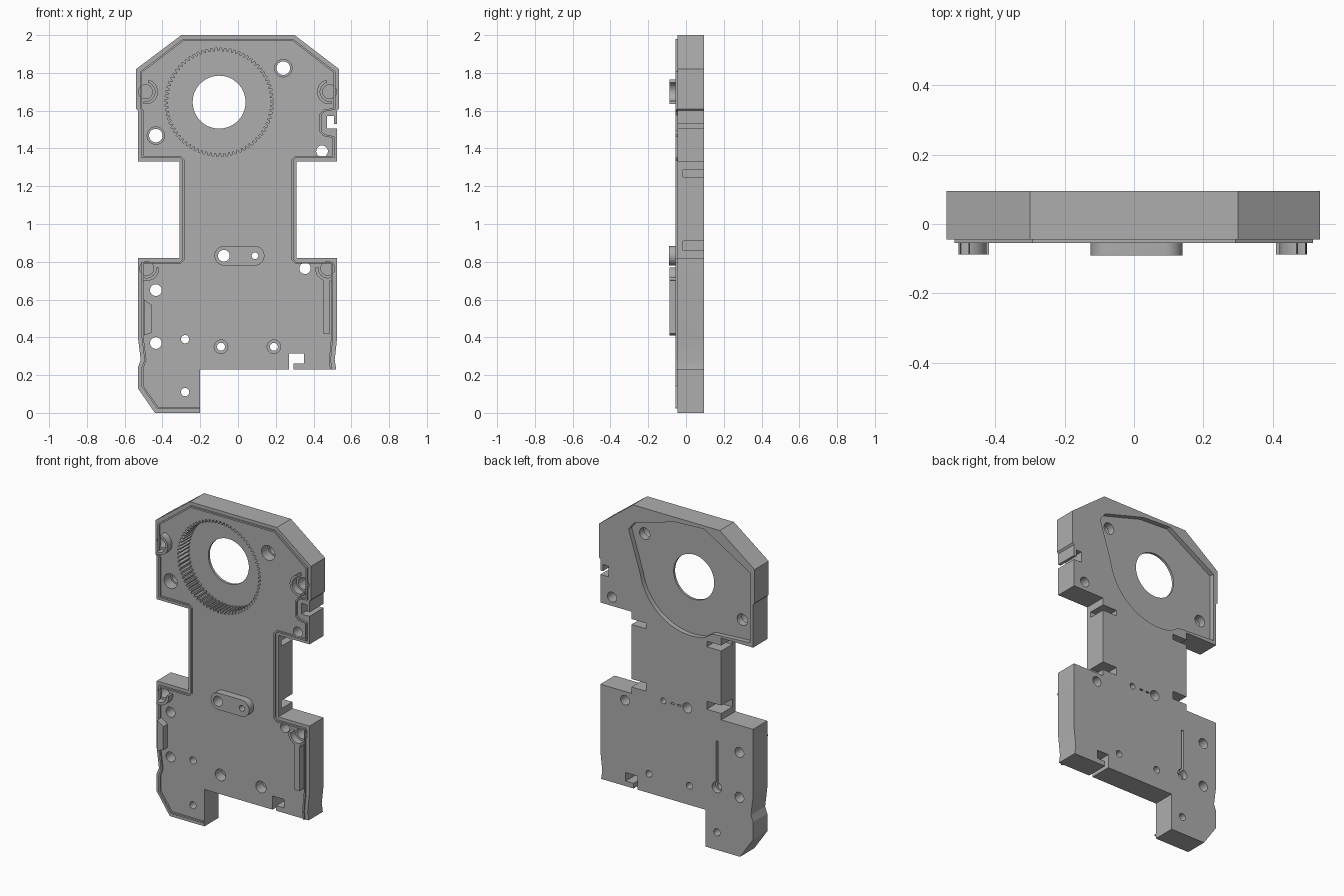
import bpy, bmesh, math
from mathutils import Vector

cube = bpy.data.objects.get("Cube")
if cube:
    bpy.data.objects.remove(cube, do_unlink=True)

FRONT, BACK, LIP, TALL = -0.045, 0.095, -0.055, -0.088

grey = bpy.data.materials.new("housing grey")
grey.use_nodes = True
COLOUR = (0.42, 0.42, 0.42, 1)
grey.diffuse_color = COLOUR
grey.node_tree.nodes["Principled BSDF"].inputs["Base Color"].default_value = COLOUR


def prism(name, outline, y0, y1):
    """Extrude an (x, z) outline from y0 to y1."""
    bm = bmesh.new()
    face = bm.faces.new([bm.verts.new((x, y0, z)) for x, z in outline])
    out = bmesh.ops.extrude_face_region(bm, geom=[face])
    moved = [v for v in out["geom"] if isinstance(v, bmesh.types.BMVert)]
    bmesh.ops.translate(bm, vec=(0, y1 - y0, 0), verts=moved)
    bmesh.ops.recalc_face_normals(bm, faces=bm.faces)
    mesh = bpy.data.meshes.new(name)
    bm.to_mesh(mesh)
    bm.free()
    mesh.materials.append(grey)
    obj = bpy.data.objects.new(name, mesh)
    bpy.context.collection.objects.link(obj)
    return obj


def arc(x, z, r, start=0, end=360, n=32):
    count = n if end - start == 360 else n + 1
    angles = [math.radians(start + (end - start) * i / n) for i in range(count)]
    return [(x + r * math.cos(a), z + r * math.sin(a)) for a in angles]


def box(x0, x1, z0, z1):
    return [(x0, z0), (x1, z0), (x1, z1), (x0, z1)]


def ribbon(path, width):
    """Outline of an open path thickened with mitred corners."""
    pts = [Vector(p) for p in path]
    left, right = [], []
    for i, p in enumerate(pts):
        a = (p - pts[i - 1]).normalized() if i else None
        b = (pts[i + 1] - p).normalized() if i < len(pts) - 1 else a
        a = a or b
        na, nb = Vector((-a.y, a.x)), Vector((-b.y, b.x))
        m = (na + nb).normalized()
        m *= width / 2 / max(m.dot(na), 0.4)
        left.append(tuple(p + m))
        right.append(tuple(p - m))
    return left + right[::-1]


def cut(target, outline, y0, y1):
    cutter = prism("cutter", outline, y0, y1)
    cutter.hide_render = True
    mod = target.modifiers.new("cut", "BOOLEAN")
    mod.operation, mod.solver, mod.object = "DIFFERENCE", "EXACT", cutter
    bpy.context.view_layer.objects.active = target
    bpy.ops.object.modifier_apply(modifier=mod.name)
    bpy.data.objects.remove(cutter, do_unlink=True)


# Main plate
plate = prism("housing_plate", [
    (-0.30, 2), (0.30, 2), (0.535, 1.82), (0.535, 1.61), (0.525, 1.6),
    (0.525, 1.33), (0.31, 1.33), (0.31, 0.82), (0.525, 0.82), (0.525, 0.4),
    (0.512, 0.28), (0.52, 0.23), (-0.2, 0.23), (-0.2, 0), (-0.44, 0),
    (-0.53, 0.13), (-0.53, 0.24), (-0.515, 0.28), (-0.53, 0.4),
    (-0.53, 0.82), (-0.31, 0.82), (-0.31, 1.33), (-0.53, 1.33),
    (-0.53, 1.6), (-0.54, 1.61), (-0.54, 1.82)], FRONT, BACK)

# Toothed ring recess and centre opening
GX, GZ, TEETH = -0.1, 1.645, 72
gear = []
for i in range(TEETH):
    for step, r in ((0, 0.27), (0.3, 0.27), (0.5, 0.287), (0.8, 0.287)):
        a = math.tau * (i + step) / TEETH
        gear.append((GX + r * math.cos(a), GZ + r * math.sin(a)))
cut(plate, gear, FRONT - 0.1, 0.05)
cut(plate, arc(GX, GZ, 0.14, n=64), -0.3, 0.3)

# Back pocket, curved around the opening
pocket = [(0.33, 1.84), (0.29, 1.89), (0.01, 1.97), (-0.19, 1.98),
          (-0.51, 1.79), (-0.51, 1.355), (-0.25, 1.34)]
cut(plate, pocket + arc(GX, GZ, 0.355, -105, -10), 0.065, BACK + 0.1)

# Raised pad with two holes
pad = prism("raised_pad", arc(0.088, 0.832, 0.052, -90, 90, 16)
            + arc(-0.073, 0.832, 0.052, 90, 270, 16), -0.091, FRONT + 0.005)
for x, r in ((-0.075, 0.031), (0.09, 0.018)):
    for part in (plate, pad):
        cut(part, arc(x, 0.832, r), -0.3, 0.3)

# Through holes: x, z, radius, front counterbore radius
for x, z, r, bore in (
        (0.24, 1.825, 0.036, 0.046), (-0.435, 1.468, 0.036, 0.046),
        (0.445, 1.385, 0.031, 0), (0.355, 0.765, 0.03, 0),
        (-0.435, 0.65, 0.031, 0), (-0.435, 0.37, 0.031, 0),
        (-0.28, 0.39, 0.022, 0), (-0.28, 0.11, 0.022, 0),
        (-0.09, 0.35, 0.021, 0.036), (0.19, 0.35, 0.021, 0.036)):
    cut(plate, arc(x, z, r), -0.3, 0.3)
    if bore:
        cut(plate, arc(x, z, bore), -0.3, 0.02)

# Hooked notches on the side and bottom edges
cut(plate, [(0.47, 1.505), (0.6, 1.505), (0.6, 1.53), (0.508, 1.53),
            (0.508, 1.572), (0.47, 1.572)], -0.3, 0.3)
cut(plate, [(0.27, 0.1), (0.295, 0.1), (0.295, 0.262), (0.35, 0.262),
            (0.35, 0.315), (0.27, 0.315)], -0.3, 0.3)

# Neck slots, open to the sides and back
for z0, z1 in ((1.25, 1.285), (0.86, 0.91)):
    for s in (-1, 1):
        cut(plate, box(*sorted((s * 0.21, s * 0.4)), z0, z1), -0.015, 0.3)

# Back groove, its end bore and two small slits
cut(plate, box(-0.287, -0.273, 0.4, 0.68), 0.06, 0.3)
cut(plate, arc(-0.28, 0.39, 0.033), 0.06, 0.3)
for x in (-0.02, 0.025):
    cut(plate, box(x - 0.012, x + 0.012, 0.827, 0.837), 0.075, 0.3)

# Corner sockets: blind hole plus curved guard wall facing inwards
for i, (x, z, start, end) in enumerate((
        (-0.49, 1.7, -100, 75), (0.485, 1.7, 105, 280),
        (-0.483, 0.765, -110, 5), (0.475, 0.765, 175, 290))):
    cut(plate, arc(x, z, 0.037), -0.3, 0.03)
    wall = arc(x, z, 0.066, start, end) + arc(x, z, 0.05, start, end)[::-1]
    prism(f"socket_guard_{i + 1}", wall, TALL, FRONT + 0.005)

# Upright guide strips near the lower edges
prism("left_guide_strip", box(0.45, 0.487, 0.42, 0.705), TALL, FRONT + 0.005)
prism("right_guide_strip", [(-0.497, 0.41), (-0.455, 0.425), (-0.455, 0.57),
                            (-0.497, 0.6)], TALL, FRONT + 0.005)

# Thin sealing lip following the edge, open along the bottom
lip = [(0.492, 0.23), (0.487, 0.28), (0.498, 0.4), (0.498, 0.795),
       (0.305, 0.795), (0.288, 0.812), (0.288, 1.338), (0.305, 1.355),
       (0.505, 1.355), (0.505, 1.46), (0.455, 1.47), (0.437, 1.49),
       (0.437, 1.58), (0.455, 1.6), (0.51, 1.61), (0.51, 1.805),
       (0.29, 1.975), (-0.29, 1.975), (-0.512, 1.805), (-0.512, 1.61),
       (-0.505, 1.6), (-0.505, 1.355), (-0.305, 1.355), (-0.288, 1.338),
       (-0.288, 0.812), (-0.305, 0.795), (-0.505, 0.795), (-0.505, 0.4),
       (-0.49, 0.28), (-0.505, 0.24), (-0.505, 0.14), (-0.425, 0.027),
       (-0.2, 0.027)]
prism("sealing_lip", ribbon(lip, 0.01), LIP, FRONT + 0.005)

# Smooth the round walls and keep the hard edges
bpy.ops.object.select_all(action="DESELECT")
for obj in (plate, pad):
    obj.select_set(True)
bpy.context.view_layer.objects.active = plate
bpy.ops.object.shade_smooth_by_angle(angle=math.radians(20))
